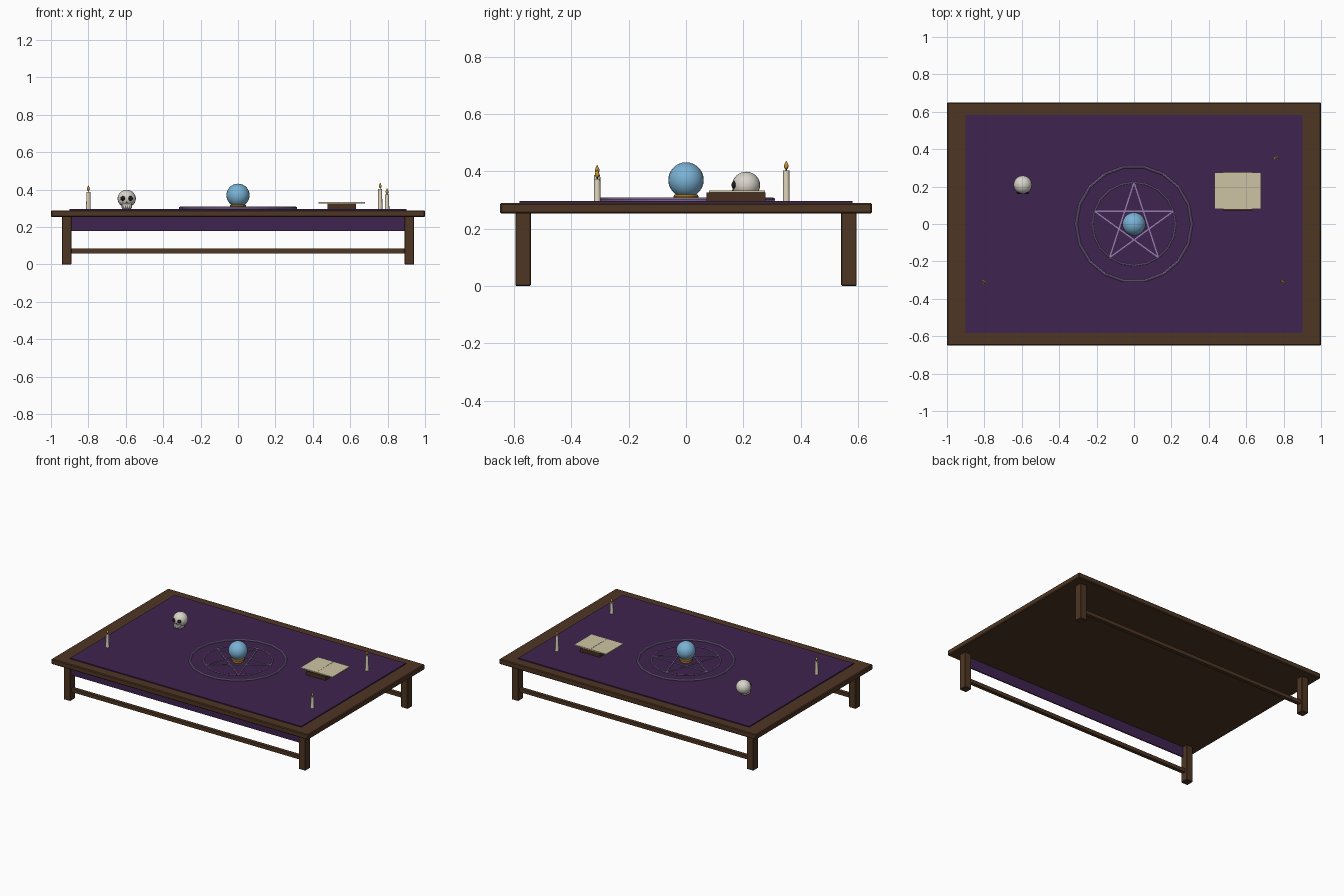
import bpy
import math
from mathutils import Vector

cube = bpy.data.objects.get("Cube")
if cube:
    bpy.data.objects.remove(cube, do_unlink=True)


def material(name, r, g, b):
    """Flat material from 8-bit display values, stored as linear."""
    lin = [((c / 255 + 0.055) / 1.055) ** 2.4 for c in (r, g, b)]
    m = bpy.data.materials.new(name)
    m.use_nodes = True
    m.diffuse_color = (*lin, 1)
    m.node_tree.nodes["Principled BSDF"].inputs["Base Color"].default_value = (*lin, 1)
    return m


WOOD = material("brown wood", 78, 54, 35)
CLOTH = material("purple cloth", 62, 35, 80)
CHALK = material("pale violet", 152, 126, 176)
GLASS = material("blue glass", 122, 178, 212)
GOLD = material("gold", 200, 145, 50)
BONE = material("bone", 216, 212, 202)
DARK = material("dark hollow", 32, 26, 24)
WAX = material("candle wax", 226, 216, 190)
PAPER = material("old paper", 206, 196, 164)
LEATHER = material("book leather", 72, 46, 32)


def finish(name, mat, smooth=False):
    ob = bpy.context.object
    ob.name = name
    ob.data.materials.clear()
    ob.data.materials.append(mat)
    if smooth:
        bpy.ops.object.shade_smooth_by_angle(angle=math.radians(40))
    return ob


def box(name, mat, x, y, z, bevel=0.0):
    """Box from its (low, high) extent on each axis."""
    ext = (x, y, z)
    bpy.ops.mesh.primitive_cube_add(size=1, location=[sum(e) / 2 for e in ext])
    ob = bpy.context.object
    ob.scale = [e[1] - e[0] for e in ext]
    bpy.ops.object.transform_apply(location=False, rotation=False, scale=True)
    if bevel:
        mod = ob.modifiers.new("Bevel", "BEVEL")
        mod.width, mod.segments = bevel, 1
    return finish(name, mat)


def ball(name, mat, loc, radii, segs=16):
    bpy.ops.mesh.primitive_uv_sphere_add(segments=segs, ring_count=segs // 2 + 2,
                                         radius=1, location=loc)
    bpy.context.object.scale = radii
    return finish(name, mat, True)


def rod(name, mat, loc, r1, r2, depth, segs=12):
    bpy.ops.mesh.primitive_cone_add(vertices=segs, radius1=r1, radius2=r2, depth=depth,
                                    location=(loc[0], loc[1], loc[2] + depth / 2))
    return finish(name, mat, True)


def ring(name, mat, z, major, minor, segs):
    bpy.ops.mesh.primitive_torus_add(major_radius=major, minor_radius=minor,
                                     major_segments=segs, minor_segments=8,
                                     location=(0, 0, z))
    return finish(name, mat, True)


# Table
box("tabletop", WOOD, (-1, 1), (-0.65, 0.65), (0.253, 0.29), 0.005)
for sy, depth_name in ((-1, "front"), (1, "back")):
    for sx, side in ((-1, "right"), (1, "left")):
        box(f"{depth_name}_{side}_leg", WOOD,
            sorted((sx * 0.89, sx * 0.942)), sorted((sy * 0.542, sy * 0.596)),
            (0, 0.256), 0.003)
    box(f"{depth_name}_stretcher", WOOD, (-0.9, 0.9),
        sorted((sy * 0.556, sy * 0.582)), (0.06, 0.085))

# Cloth and its front hanging panel
box("tablecloth", CLOTH, (-0.9, 0.9), (-0.582, 0.582), (0.288, 0.297))
box("cloth_front_drop", CLOTH, (-0.895, 0.895), (-0.585, -0.577), (0.18, 0.256))

# Circles and five-pointed star
Z = 0.299
ring("outer_circle", CHALK, 0.302, 0.309, 0.007, 18)
ring("inner_circle", CHALK, Z, 0.222, 0.004, 20)
tips = [Vector((math.cos(a), math.sin(a), 0)) * 0.222
        for a in (math.pi / 2 + i * math.tau / 5 for i in range(5))]
for i, a in enumerate(tips):
    b = tips[(i + 2) % 5]
    d, mid = b - a, (a + b) / 2
    bpy.ops.mesh.primitive_cube_add(size=1, location=(mid.x, mid.y, Z),
                                    rotation=(0, 0, math.atan2(d.y, d.x)))
    bpy.context.object.scale = (d.length, 0.007, 0.006)
    finish(f"star_line_{i + 1}", CHALK)

# Crystal ball on a gold stand
rod("ball_stand", GOLD, (0, 0, 0.296), 0.038, 0.036, 0.018, 20)
ring("stand_rim", GOLD, 0.312, 0.036, 0.008, 20)
ball("crystal_ball", GLASS, (0, 0, 0.37), (0.062,) * 3, 24)

# Skull
sx, sy = -0.595, 0.21
ball("skull_cranium", BONE, (sx, sy, 0.352), (0.049, 0.049, 0.047), 20)
box("skull_jaw", BONE, (sx - 0.027, sx + 0.027), (sy - 0.043, sy + 0.01),
    (0.297, 0.328), 0.005)
for s, side in ((-1, "right"), (1, "left")):
    ball(f"skull_{side}_eye", DARK, (sx + s * 0.02, sy - 0.042, 0.353),
         (0.013, 0.009, 0.013), 12)
bpy.ops.mesh.primitive_cone_add(vertices=3, radius1=0.007, radius2=0.002, depth=0.012,
                                location=(sx, sy - 0.044, 0.334),
                                rotation=(math.pi / 2, 0, 0))
finish("skull_nose", DARK)
for i in range(4):
    x = sx + (i - 1.5) * 0.011
    box(f"tooth_gap_{i + 1}", DARK, (x - 0.001, x + 0.001),
        (sy - 0.0445, sy - 0.042), (0.302, 0.316))

# Open book
box("book_body", LEATHER, (0.478, 0.63), (0.072, 0.277), (0.296, 0.326))
for name, x in (("right_page", (0.43, 0.554)), ("left_page", (0.556, 0.68))):
    box(name, PAPER, x, (0.08, 0.275), (0.326, 0.333))
box("page_fold", PAPER, (0.55, 0.56), (0.08, 0.275), (0.326, 0.332))

# Candles
candles = (("front_right", -0.8, -0.31, 0.388),
           ("front_left", 0.797, -0.31, 0.373),
           ("back_left", 0.76, 0.35, 0.403))
for name, x, y, top in candles:
    rod(f"{name}_candle", WAX, (x, y, 0.296), 0.012, 0.0105, top - 0.296)
    rod(f"{name}_wick", DARK, (x, y, top), 0.002, 0.002, 0.008, 6)
    ball(f"{name}_flame", GOLD, (x, y, top + 0.016), (0.008, 0.008, 0.011), 10)
    rod(f"{name}_flame_tip", GOLD, (x, y, top + 0.02), 0.0073, 0.001, 0.014, 10)
